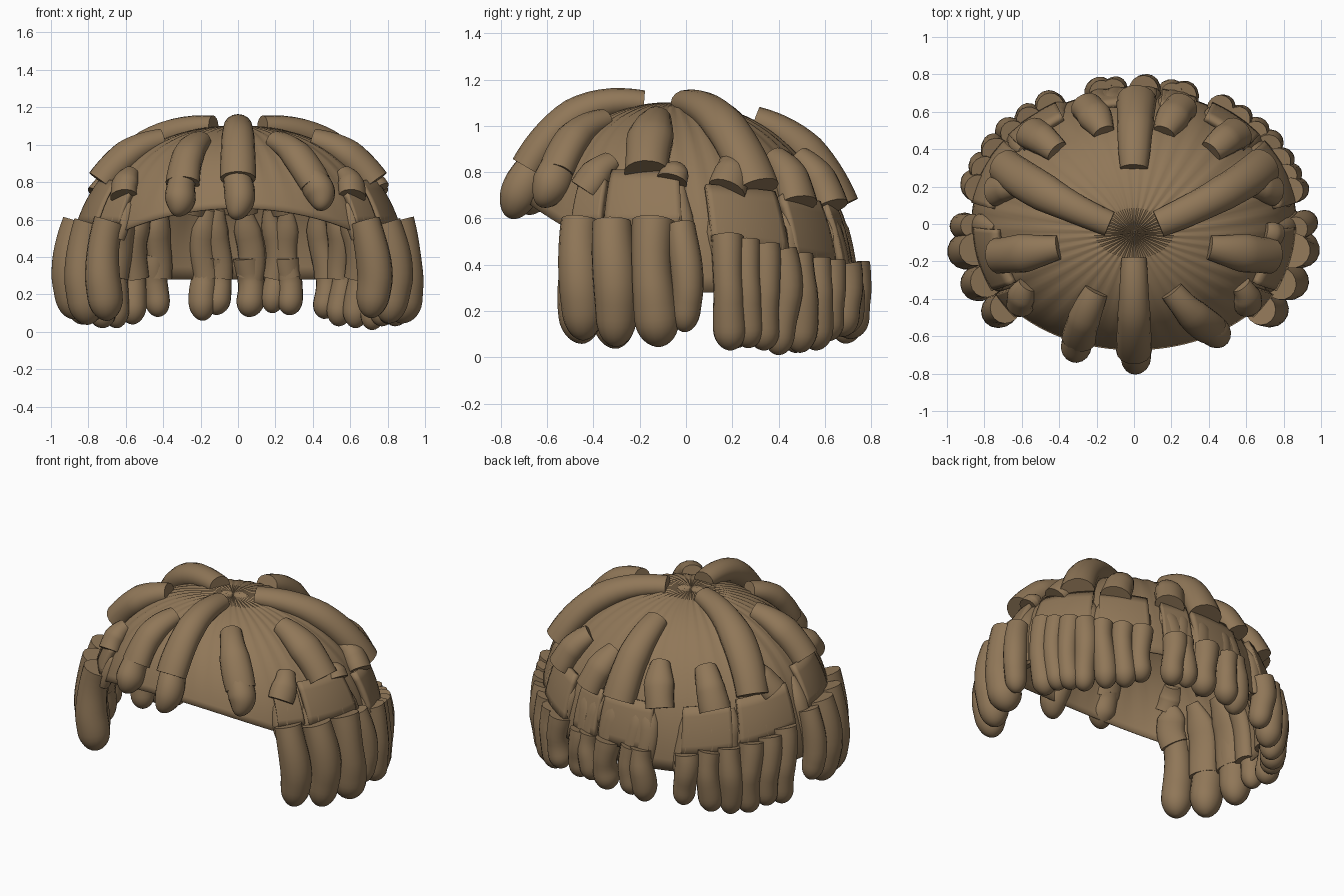
import bpy, bmesh, math, random
from mathutils import Vector

if "Cube" in bpy.data.objects:
    bpy.data.objects.remove(bpy.data.objects["Cube"])

random.seed(4)
RX, RY, RZ, Z0, N = 0.87, 0.715, 0.82, 0.28, 2.2   # dome size and fullness

hair = bpy.data.materials.new("warm_brown")
hair.diffuse_color = (0.28, 0.185, 0.098, 1)
hair.use_nodes = True
hair.node_tree.nodes["Principled BSDF"].inputs["Base Color"].default_value = hair.diffuse_color


def make_object(name, bm):
    bmesh.ops.recalc_face_normals(bm, faces=bm.faces)
    me = bpy.data.meshes.new(name)
    bm.to_mesh(me)
    bm.free()
    me.materials.append(hair)
    ob = bpy.data.objects.new(name, me)
    bpy.context.collection.objects.link(ob)
    return ob


def elev(z):
    """Elevation parameter of the dome at height z."""
    s = min(1, max(0, (z - Z0) / RZ))
    return math.asin(s ** (N / 2))


def dome(az, e, off=0.0):
    """Point on the dome, pushed outward by off; also the outward direction."""
    r, h = max(0, math.cos(e)) ** (2 / N), max(0, math.sin(e)) ** (2 / N)
    p = Vector((RX * r * math.cos(az), RY * r * math.sin(az), RZ * h))
    n = Vector((p.x / RX**2, p.y / RY**2, p.z / RZ**2)).normalized()
    return p + n * off + Vector((0, -0.05 * h, Z0)), n


def tube(name, path, normals, widths, thicks, sides=16):
    """Closed oval tube along a path, oriented by outward normals."""
    bm = bmesh.new()
    rings = []
    for i, p in enumerate(path):
        t = (path[min(i + 1, len(path) - 1)] - path[max(i - 1, 0)]).normalized()
        n = (normals[i] - t * normals[i].dot(t)).normalized()
        s = t.cross(n)
        rings.append([bm.verts.new(p + s * widths[i] * math.cos(a) + n * thicks[i] * math.sin(a))
                      for a in (2 * math.pi * k / sides for k in range(sides))])
    for a, b in zip(rings, rings[1:]):
        for k in range(sides):
            m = (k + 1) % sides
            bm.faces.new((a[k], a[m], b[m], b[k]))
    bm.faces.new(rings[0])
    bm.faces.new(rings[-1])
    return make_object(name, bm)


# Cap: finely rippled dome whose rim rises toward the front
def build_cap(segs=160, rows=24):
    bm = bmesh.new()
    top = bm.verts.new(dome(0, math.pi / 2)[0])
    cols = []
    for k in range(segs):
        az = 2 * math.pi * k / segs
        e0 = elev(Z0 + 0.38 * max(0, -math.sin(az)))
        col = []
        for j in range(rows):
            f = j / rows
            ripple = 0.003 * math.sin(40 * az + 5 * f) * min(1, 3 * f)
            col.append(bm.verts.new(dome(az, e0 + (math.pi / 2 - e0) * f, ripple)[0]))
        cols.append(col)
    for k in range(segs):
        a, b = cols[k], cols[(k + 1) % segs]
        for j in range(rows - 1):
            bm.faces.new((a[j], b[j], b[j + 1], a[j + 1]))
        bm.faces.new((a[-1], b[-1], top))
    ob = make_object("cap", bm)
    mod = ob.modifiers.new("thickness", "SOLIDIFY")
    mod.thickness, mod.offset = 0.008, -1


build_cap()


# Upper strands: arched tubes lying on the dome with cut ends
def strand(x, y, az_end, z_end, w, off, steps=14):
    y += 0.05
    az0, az1 = math.atan2(y / RY, x / RX), math.radians(az_end)
    if az1 - az0 > math.pi:
        az1 -= 2 * math.pi
    if az0 - az1 > math.pi:
        az1 += 2 * math.pi
    e0, e1 = math.acos(min(1, math.hypot(x / RX, y / RY) ** (N / 2))), elev(z_end)
    path, nors, ws, ts = [], [], [], []
    wob = random.uniform(0, 6)
    for i in range(steps + 1):
        f = i / steps
        p, n = dome(az0 + (az1 - az0) * f, e0 + (e1 - e0) * f,
                    off * (0.12 + 0.88 * math.sin(min(1, f * 1.7) * math.pi / 2)))
        path.append(p)
        nors.append(n)
        ws.append(w * (0.70 + 0.32 * min(1, f * 2) + 0.04 * math.sin(7 * f + wob)))
        ts.append(w * (0.6 + 0.26 * min(1, f * 2)))
    tube("upper_strand", path, nors, ws, ts)


strand(0, -0.18, -90, 0.78, 0.09, 0.07)
strand(-0.2, -0.36, -113, 0.77, 0.088, 0.042)
strand(0.2, -0.36, -57, 0.77, 0.088, 0.042)
strand(0, 0.29, 89, 0.64, 0.10, 0.03)
strand(0.70, -0.06, -3, 0.75, 0.065, 0.02)
for sx, sy, az, z, w, off in [(0.57, -0.34, -39, 0.71, 0.075, 0.025),
                              (0.40, -0.13, -13, 0.78, 0.098, 0.032),
                              (0.13, 0.00, 30, 0.71, 0.098, 0.038),
                              (0.60, 0.19, 18, 0.71, 0.08, 0.022),
                              (0.41, 0.37, 48, 0.65, 0.088, 0.03),
                              (0.16, 0.47, 72, 0.64, 0.088, 0.025)]:
    strand(sx, sy, az, z, w, off)
    strand(-sx, sy, 180 - az, z, w, off)


# Hanging locks: cut flat on top, rounded at the tip
def lock(name, az_deg, z_top, z_tip, w, off, steps=18):
    path, nors, ws, ts = [], [], [], []
    wob = random.uniform(0, 6)
    for i in range(steps + 1):
        f = i / steps
        g = math.sin(f * math.pi / 2)           # denser rings near the tip
        z = z_top + (z_tip - z_top) * g
        az = math.radians(az_deg + 0.7 * math.sin(5 * g + wob))
        p, n = dome(az, elev(z))
        n = Vector((n.x, n.y, 0)).normalized()
        p += n * (off + 0.012 * g - 0.16 * max(0, Z0 - z))
        p.z = z
        d = (z - z_tip) / (1.3 * w)
        tip = 1 if d >= 1 else math.sqrt(max(0.01, 1 - (1 - d) ** 2))
        r = w * tip * (0.95 + 0.06 * math.sin(6 * g + wob))
        path.append(p)
        nors.append(n)
        ws.append(r)
        ts.append(r * 1.05)
    tube(name, path, nors, ws, ts)


# Roots: upper part of each lock sunk in the cap, showing as a ridge inside
def root(az_deg, z_top, z_low, w):
    path, nors, ws, ts = [], [], [], []
    wob = random.uniform(0, 6)
    for i in range(11):
        f = i / 10
        p, n = dome(math.radians(az_deg + math.sin(5 * f + wob)),
                    elev(z_top + (z_low - z_top) * f), -0.012)
        k = min(1, 0.45 + 2 * f)
        path.append(p)
        nors.append(n)
        ws.append(w * k)
        ts.append(0.048 * k)
    tube("lock_root", path, nors, ws, ts)


# Side and rear locks: front groups mirrored, rear groups differ slightly
front_group = [(-37, 0.59, 0.06, 0.092), (-24, 0.58, 0.03, 0.096), (-10, 0.585, 0.05, 0.098),
               (0, 0.57, 0.11, 0.07)]
right_rear = [(15, 0.52, 0.03, 0.072), (21.5, 0.50, 0.04, 0.066), (28, 0.48, 0.03, 0.07),
              (35, 0.46, 0.01, 0.072), (43, 0.44, 0.02, 0.07), (51, 0.42, 0.03, 0.07),
              (58, 0.41, 0.07, 0.07)]
left_rear = [(163, 0.52, 0.04, 0.075), (155, 0.49, 0.05, 0.075), (146.5, 0.47, 0.02, 0.076),
             (138, 0.45, 0.02, 0.076), (129.5, 0.43, 0.04, 0.074), (120, 0.41, 0.08, 0.076)]
back = [(72, 0.40, 0.09, 0.075), (77, 0.40, 0.10, 0.065), (86, 0.40, 0.08, 0.08),
        (97, 0.40, 0.09, 0.07), (102, 0.40, 0.06, 0.075)]
for az, zt, zb, w in front_group:
    for a in (az, 180 - az):
        lock("side_lock", a, zt, zb + random.uniform(-0.01, 0.02), w, 0.036)
        root(a, 0.74, 0.3 if az > -30 else 0.52, w * 0.9)
for name, group, off in (("rear_lock", right_rear + left_rear, 0.022), ("back_lock", back, 0.01)):
    for az, zt, zb, w in group:
        lock(name, az, zt, zb, w, off)
        root(az, 0.66, 0.285, w * 0.9)

# Short curls below the front strands
for az, zt, zb, off in [(-90, 0.82, 0.60, 0.055), (-113, 0.82, 0.62, 0.045), (-57, 0.82, 0.65, 0.045)]:
    lock("front_curl", az, zt, zb, 0.082, off)


# Bands: thin raised panels joining the upper strands to the locks
def band(a0, a1, zl0, zl1, zh0, zh1, off=0.036, cols=14, rows=5):
    bm = bmesh.new()
    grid = []
    for i in range(cols + 1):
        f = i / cols
        az = math.radians(a0 + (a1 - a0) * f)
        lo, hi = zl0 + (zl1 - zl0) * f, zh0 + (zh1 - zh0) * f
        grid.append([bm.verts.new(dome(az, elev(lo + (hi - lo) * j / rows), off)[0])
                     for j in range(rows + 1)])
    for a, b in zip(grid, grid[1:]):
        for j in range(rows):
            bm.faces.new((a[j], b[j], b[j + 1], a[j + 1]))
    ob = make_object("band", bm)
    out = sum((p.normal.dot(p.center - Vector((0, 0, Z0))) for p in ob.data.polygons))
    if out < 0:
        ob.data.flip_normals()
    mod = ob.modifiers.new("thickness", "SOLIDIFY")
    mod.thickness, mod.offset = off + 0.004, -1


for args in [(-42, -30, 0.57, 0.57, 0.74, 0.76), (-28, 0, 0.56, 0.56, 0.79, 0.79),
             (10, 38, 0.49, 0.44, 0.73, 0.70), (41, 62, 0.42, 0.39, 0.69, 0.66)]:
    band(*args)
    band(180 - args[0], 180 - args[1], *args[2:])
for a0, a1 in ((68, 80), (82, 105)):
    band(a0, a1, 0.38, 0.38, 0.66, 0.66, 0.03)

# Smooth shading with sharp cut edges
bpy.ops.object.select_all(action="SELECT")
bpy.context.view_layer.objects.active = bpy.context.selected_objects[0]
bpy.ops.object.shade_smooth_by_angle(angle=math.radians(40))
